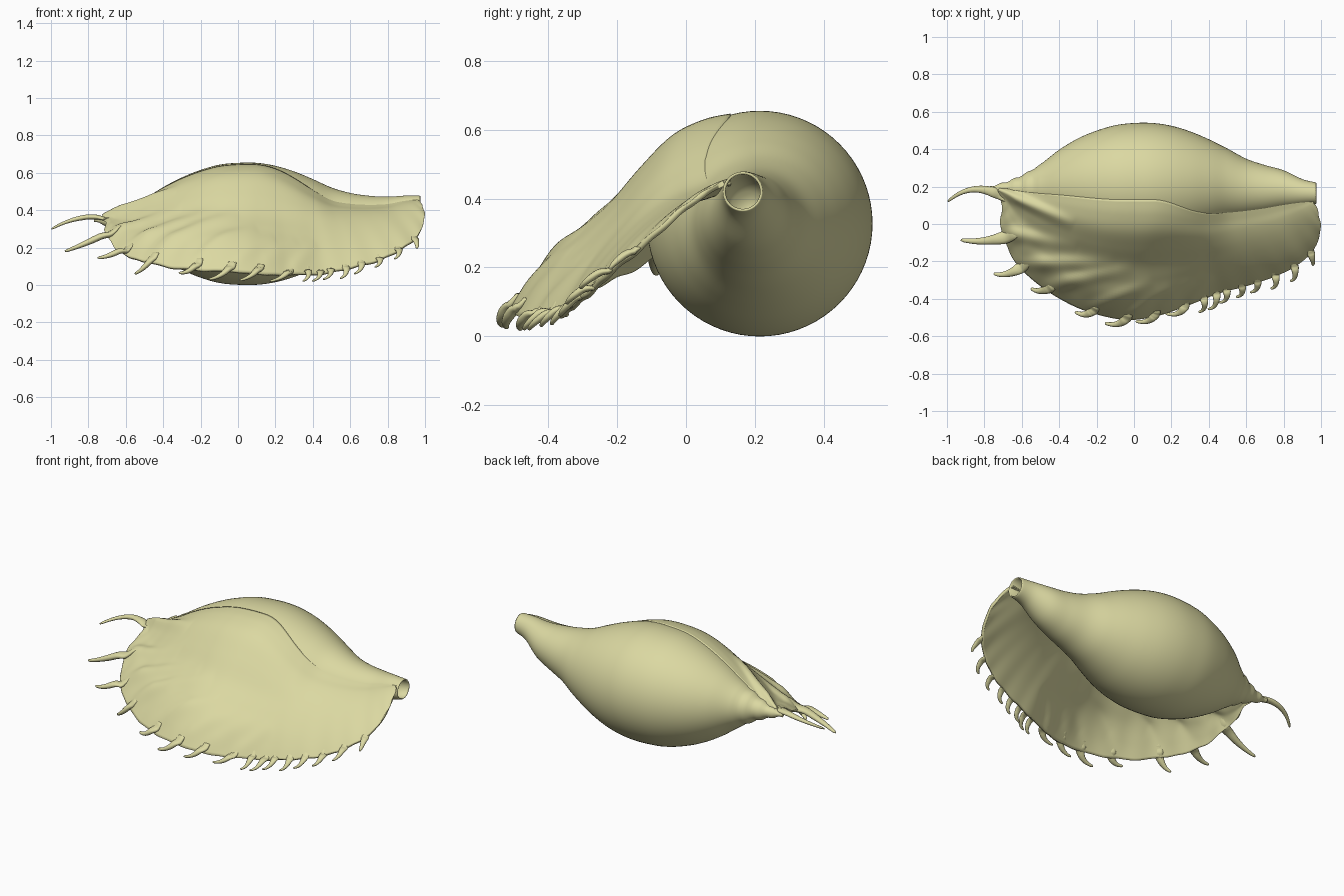
import bpy, bmesh, math
from mathutils import Vector

if "Cube" in bpy.data.objects:
    bpy.data.objects.remove(bpy.data.objects["Cube"])

mat = bpy.data.materials.new("pale_yellow_shell")
mat.diffuse_color = (0.71, 0.69, 0.36, 1)
mat.use_nodes = True
mat.node_tree.nodes["Principled BSDF"].inputs["Base Color"].default_value = mat.diffuse_color


def spline(rows, t):
    """Catmull-Rom through table rows, t in 0..1"""
    f = min(max(t, 0), 1) * (len(rows) - 1)
    i = min(int(f), len(rows) - 2)
    f -= i
    p = [rows[min(max(i + k, 0), len(rows) - 1)] for k in (-1, 0, 1, 2)]
    return [0.5 * (2 * b + (c - a) * f + (2 * a - 5 * b + 4 * c - d) * f * f
                   + (3 * b - a - 3 * c + d) * f ** 3) for a, b, c, d in zip(*p)]


def grid_object(name, rows, wrap=False, caps=(False, False)):
    """Skin rows of points into a smooth mesh"""
    bm = bmesh.new()
    vs = [[bm.verts.new(p) for p in r] for r in rows]
    n = len(vs[0])
    for a, b in zip(vs, vs[1:]):
        for j in range(n if wrap else n - 1):
            k = (j + 1) % n
            bm.faces.new((a[j], a[k], b[k], b[j]))
    if caps[0]:
        bm.faces.new(vs[0][::-1])
    if caps[1]:
        bm.faces.new(vs[-1])
    bmesh.ops.recalc_face_normals(bm, faces=bm.faces)
    me = bpy.data.meshes.new(name)
    bm.to_mesh(me)
    bm.free()
    me.materials.append(mat)
    for p in me.polygons:
        p.use_smooth = True
    ob = bpy.data.objects.new(name, me)
    bpy.context.collection.objects.link(ob)
    return ob


# Body whorl: x, radius, centre y, centre z
BODY = [(-.77, .012, .19, .35), (-.7, .03, .19, .345), (-.6, .07, .19, .342), (-.5, .125, .195, .336),
        (-.4, .192, .205, .331), (-.3, .247, .21, .328), (-.2, .288, .211, .327), (-.1, .316, .212, .327),
        (0, .326, .214, .327), (.1, .326, .214, .327), (.2, .311, .214, .326), (.3, .282, .213, .325),
        (.4, .241, .212, .325), (.5, .195, .208, .326), (.6, .157, .192, .335), (.7, .13, .185, .347),
        (.8, .104, .183, .368), (.9, .07, .17, .408), (.97, .058, .165, .42)]


def body_at(x):
    i = next((k for k in range(len(BODY) - 2) if BODY[k + 1][0] >= x), len(BODY) - 2)
    f = (x - BODY[i][0]) / (BODY[i + 1][0] - BODY[i][0])
    return spline(BODY, (i + f) / (len(BODY) - 1))


def ring(x, r, cy, cz, n=72):
    return [(x, cy + r * math.cos(2 * math.pi * k / n), cz + r * math.sin(2 * math.pi * k / n))
            for k in range(n)]


rows = []
for i in range(109):
    x, r, cy, cz = spline(BODY, i / 108)
    if x < -.52:  # spire whorl steps
        r += .004 * math.sin((x + .52) * 90)
    rows.append(ring(x, r, cy, cz))
# hollow canal at the narrow end
rows += [ring(.975, .055, .165, .42), ring(.97, .05, .165, .42), ring(.9, .054, .17, .408),
         ring(.8, .05, .18, .37)]
grid_object("body_whorl", rows, True, (True, True))

# Flared lip: edge x, y, z and the x where it springs from the body
EDGE = [(-.73, .19, .345, -.72), (-.70, .10, .33, -.66), (-.71, 0, .28, -.6), (-.68, -.1, .23, -.52),
        (-.63, -.2, .17, -.43), (-.53, -.3, .13, -.33), (-.40, -.39, .10, -.23), (-.25, -.46, .08, -.13),
        (-.05, -.505, .07, 0), (.12, -.485, .055, .12), (.27, -.435, .05, .23), (.45, -.365, .06, .36),
        (.6, -.325, .09, .48), (.75, -.275, .13, .6), (.87, -.215, .19, .72), (.96, -.13, .26, .82),
        (.995, -.03, .35, .9), (.985, .05, .41, .94), (.965, .11, .445, .96)]
# Shoulder, groove and outer swell along the lip: middle of the shell, canal end
WAVE = [(0, 0), (.014, .006), (.022, .024), (0, .034), (-.024, .036), (-.012, .032), (.008, .024), (.006, .012), (0, 0)]
# Raised ribs on the lip: start xy, end xy, height, width
RIBS = [(-.72, .19, -.32, 0, .045, .03), (-.7, -.04, -.3, -.12, .03, .035), (-.62, -.21, -.1, -.2, .03, .035),
        (-.47, -.33, 0, -.23, .03, .035), (-.25, -.45, .1, -.3, .02, .03), (-.05, -.5, .2, -.33, .018, .03),
        (.1, -.48, .32, -.3, .015, .03), (.27, -.44, .42, -.27, .015, .025)]


def rib_height(x, y):
    h = 0
    for ax, ay, bx, by, amp, w in RIBS:
        dx, dy = bx - ax, by - ay
        t = min(max(((x - ax) * dx + (y - ay) * dy) / (dx * dx + dy * dy), 0), 1)
        d = math.hypot(x - ax - t * dx, y - ay - t * dy)
        h += amp * min(1, .25 + 3 * t) * (1 - t) ** .7 * math.exp(-(d / w) ** 2)
    return h


rows = []
NU, NV = 220, 48
for i in range(NU + 1):
    ex, ey, ez, rx = spline(EDGE, i / NU)
    _, r, cy, cz = body_at(rx)
    right = min(max((rx - .1) / .45, 0), 1)
    right = right * right * (3 - 2 * right)
    ang = math.radians(105 + 35 * right)
    r -= .006 + .006 * right
    p0 = Vector((rx, cy + r * math.cos(ang), cz + r * math.sin(ang)))
    p3 = Vector((ex, ey, ez))
    d = (p3 - p0).length
    out = Vector((0, -math.sin(ang), math.cos(ang))).lerp(Vector((0, -.93, -.36)), right)
    p1 = p0 + out * .25 * d
    p2 = p3 + (p1 - p3) * .3 + Vector((0, 0, .05 * d))
    row = []
    for j in range(NV + 1):
        t = j / NV
        s = 1 - t
        p = p0 * s ** 3 + p1 * 3 * s * s * t + p2 * 3 * s * t * t + p3 * t ** 3
        mid, canal = spline(WAVE, t)
        p.z += (mid * (1 - right) + canal * right) * d / .85
        p.z += rib_height(p.x, p.y) * min(1, t * 4)
        p.z += .003 * math.sin(i * .55) * t ** 3 * min(1, (NU - i) / 30)
        row.append(p)
    rows.append(row)
lip = grid_object("flared_lip", rows)
m = lip.modifiers.new("thickness", 'SOLIDIFY')
m.thickness = .018
m.offset = 0
lip_points = [p for row in rows for p in row[NV // 2:]]


def spine(name, a, b, c, r):
    """Tapered curved spine that swells smoothly out of the lip"""
    a, b, c = Vector(a), Vector(b), Vector(c)
    a = min(lip_points, key=lambda p: (p.xy - a.xy).length_squared).copy()
    rows = []
    for i in range(25):
        t = i / 24
        p = a * (1 - t) ** 2 + b * 2 * t * (1 - t) + c * t * t
        if t < .4:  # hug the lip surface near the root
            q = min(lip_points, key=lambda q: (q.xy - p.xy).length_squared)
            p.z += (q.z - p.z) * (1 - t / .4)
        tan = ((b - a) * (1 - t) + (c - b) * t).normalized()
        u = tan.cross(Vector((0, 0, 1))).normalized()
        v = u.cross(tan)
        w = r * (1 - .74 * t) * (1 if t < .97 else .6)
        w *= math.sqrt(min(1, .02 + t / .25))
        flat = .45 + .35 * min(1, t * 2)
        wide = 1 + .6 * (1 - t) ** 3
        rows.append([p + (u * math.cos(q) * wide + v * flat * math.sin(q)) * w
                     for q in (k * math.pi / 6 for k in range(12))])
    grid_object(name, rows, True, (True, True))


# Long spines at the spire end, then hooked ones round the lip
SPINES = [((-.62, .15, .35), (-.85, .25, .385), (-.995, .12, .30), .026),
          ((-.62, -.05, .27), (-.78, -.11, .23), (-.925, -.085, .18), .034),
          ((-.56, -.2, .19), (-.67, -.29, .15), (-.75, -.265, .145), .03),
          ((-.42, -.32, .16), (-.49, -.38, .09), (-.55, -.345, .06), .03),
          ((-.2, -.43, .11), (-.24, -.51, .06), (-.315, -.47, .065), .03),
          ((-.03, -.46, .1), (-.05, -.56, .05), (-.155, -.53, .03), .03),
          ((.12, -.44, .09), (.11, -.54, .05), (.01, -.52, .025), .028),
          ((.27, -.4, .08), (.27, -.5, .04), (.17, -.48, .02), .026)]
for x, y, tx, ty, tz in [(.37, -.36, .345, -.47, .02), (.43, -.34, .395, -.455, .02),
                         (.49, -.32, .455, -.42, .03), (.57, -.3, .545, -.39, .035),
                         (.65, -.28, .62, -.365, .06), (.75, -.24, .73, -.345, .095),
                         (.85, -.19, .835, -.305, .14), (.935, -.12, .955, -.22, .195)]:
    SPINES.append(((x, y, 0), (x + .03, ty + .005, tz + .02), (tx, ty, tz), .021))
for i, s in enumerate(SPINES):
    spine("spine_%02d" % (i + 1), *s)
